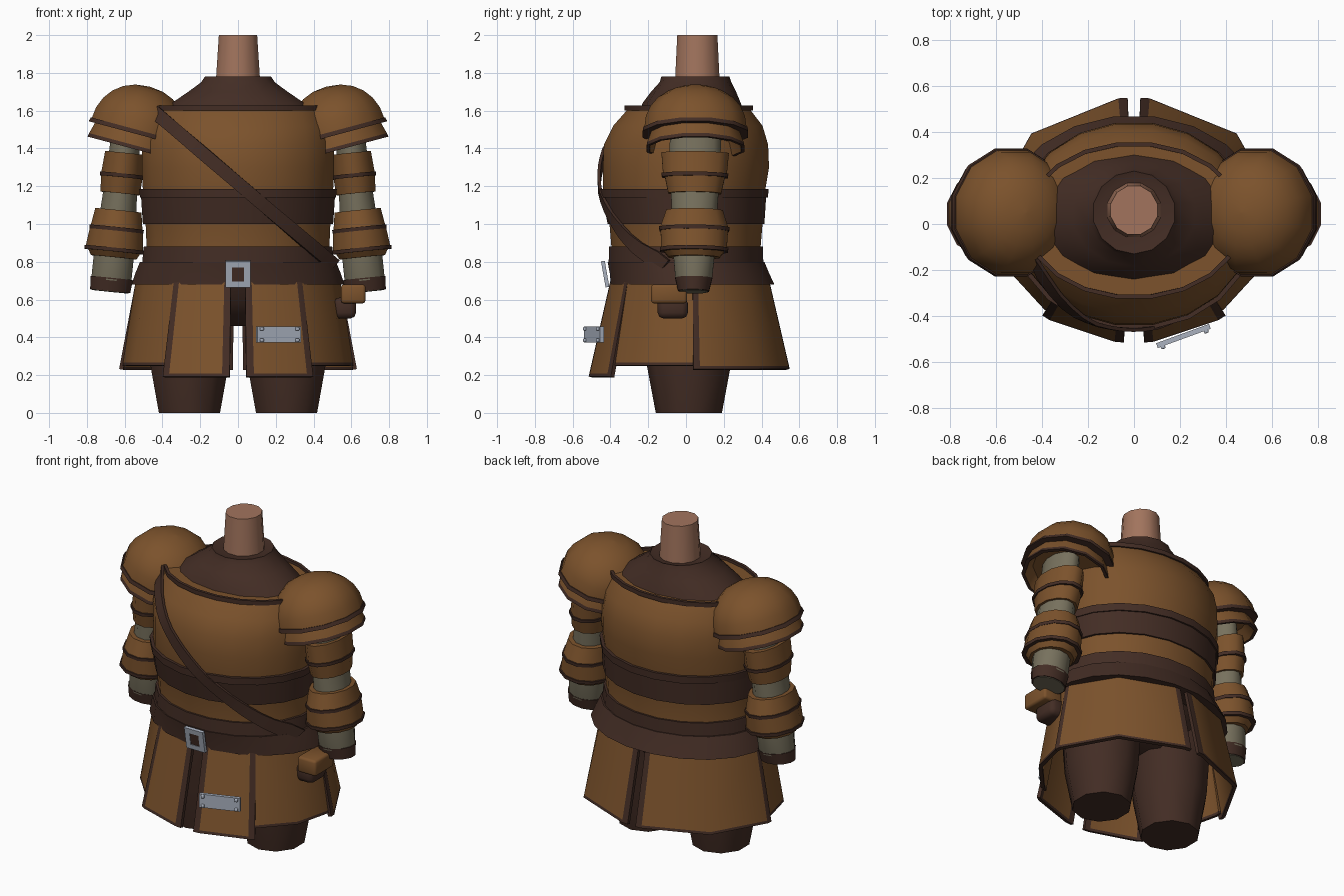
import bpy, bmesh, math
from mathutils import Matrix, Vector

if "Cube" in bpy.data.objects:
    bpy.data.objects.remove(bpy.data.objects["Cube"])


def material(name, colour):
    mat = bpy.data.materials.new(name)
    mat.use_nodes = True
    mat.diffuse_color = (*colour, 1)
    bsdf = mat.node_tree.nodes["Principled BSDF"]
    bsdf.inputs["Base Color"].default_value = (*colour, 1)
    bsdf.inputs["Roughness"].default_value = 0.8
    return mat


MATERIALS = [
    material("tan leather", (0.2, 0.085, 0.025)),
    material("dark leather", (0.056, 0.026, 0.018)),
    material("skin", (0.36, 0.175, 0.11)),
    material("grey cloth", (0.185, 0.165, 0.11)),
    material("steel", (0.4, 0.44, 0.52)),
]
TAN, DARK, SKIN, CLOTH, STEEL = range(len(MATERIALS))


def finish(name, bm, smooth=True, thickness=0):
    """Turn a bmesh into a scene object."""
    bmesh.ops.recalc_face_normals(bm, faces=bm.faces)
    mesh = bpy.data.meshes.new(name)
    bm.to_mesh(mesh)
    bm.free()
    for mat in MATERIALS:
        mesh.materials.append(mat)
    obj = bpy.data.objects.new(name, mesh)
    bpy.context.collection.objects.link(obj)
    if smooth:
        bpy.ops.object.select_all(action="DESELECT")
        obj.select_set(True)
        bpy.context.view_layer.objects.active = obj
        bpy.ops.object.shade_smooth_by_angle(angle=math.radians(48))
    if thickness:
        mod = obj.modifiers.new("thickness", "SOLIDIFY")
        mod.thickness = thickness
        mod.offset = 0
        crisp = obj.modifiers.new("crisp rim", "EDGE_SPLIT")
        crisp.split_angle = math.radians(48)


def loft(name, rows, mat, sides=20, place=Matrix(), bands=()):
    """Stack ellipses given as (height, x radius, y radius, y centre)."""
    bm = bmesh.new()
    rings = []
    for z, rx, ry, cy in rows:
        ring = []
        for i in range(sides):
            a = math.tau * (i + 0.5) / sides
            ring.append(bm.verts.new(place @ Vector((rx * math.cos(a), cy + ry * math.sin(a), z))))
        rings.append(ring)
    for k, (low, high) in enumerate(zip(rings, rings[1:])):
        for i in range(sides):
            j = (i + 1) % sides
            face = bm.faces.new((low[i], low[j], high[j], high[i]))
            face.material_index = bands[k] if bands else mat
    for ring in (rings[0], rings[-1]):
        bm.faces.new(ring).material_index = mat
    finish(name, bm)


def box(name, size, place, mat, bevel=0):
    bm = bmesh.new()
    bmesh.ops.create_cube(bm, size=1, matrix=place @ Matrix.Diagonal((*size, 1)))
    if bevel:
        bmesh.ops.bevel(bm, geom=bm.edges[:], offset=bevel, segments=2, affect="EDGES", profile=0.5)
    for face in bm.faces:
        face.material_index = mat
    finish(name, bm, bevel > 0)


# Torso shell, neck and mantle
TORSO = [
    (0.70, 0.50, 0.40, 0.01), (0.88, 0.49, 0.40, 0), (1.0, 0.495, 0.41, 0),
    (1.18, 0.51, 0.435, -0.01), (1.3, 0.515, 0.445, 0), (1.42, 0.515, 0.44, 0),
    (1.52, 0.50, 0.40, 0.01), (1.61, 0.465, 0.325, 0.015),
]
loft("torso", TORSO, TAN)
loft("neck", [(1.7, 0.125, 0.125, 0.06), (2, 0.105, 0.11, 0.06)], SKIN, 12)
loft("mantle", [(1.58, 0.43, 0.28, 0.03), (1.64, 0.36, 0.26, 0.03), (1.7, 0.27, 0.225, 0.04),
                (1.75, 0.2, 0.19, 0.05), (1.78, 0.18, 0.18, 0.05), (1.77, 0.14, 0.14, 0.06)], DARK, 14)

# Dark bands around the torso
loft("chest_band", [(1.0, 0.51, 0.42, 0), (1.15, 0.52, 0.44, -0.01)], DARK)
loft("chest_band_ridge", [(1.14, 0.525, 0.45, -0.01), (1.185, 0.53, 0.452, -0.01)], DARK)
loft("belt_upper", [(0.78, 0.515, 0.415, 0), (0.88, 0.505, 0.412, 0)], DARK)
loft("belt_lower", [(0.68, 0.57, 0.438, 0.035), (0.74, 0.55, 0.427, 0.018), (0.8, 0.525, 0.42, 0)], DARK)


def torso_radius(z):
    for a, b in zip(TORSO, TORSO[1:]):
        if z <= b[0]:
            t = max(0, (z - a[0]) / (b[0] - a[0]))
            return [a[i] + (b[i] - a[i]) * t for i in (1, 2, 3)]
    return TORSO[-1][1:]


# Neckline trim as an open ring
bm = bmesh.new()
sides = 20
for i in range(sides):
    quad = []
    for k, z in ((i, 1.6), (i + 1, 1.6), (i + 1, 1.627), (i, 1.627)):
        a = math.tau * (k + 0.5) / sides
        quad.append(bm.verts.new((0.47 * math.cos(a), 0.015 + 0.335 * math.sin(a), z)))
    bm.faces.new(quad).material_index = DARK
bmesh.ops.remove_doubles(bm, verts=bm.verts, dist=0.001)
finish("neckline_trim", bm, thickness=0.018)

# Diagonal strap following the chest
bm = bmesh.new()
steps = 18
previous = None
for i in range(steps + 1):
    t = i / steps
    pair = []
    for side in (-1, 1):
        x = -0.45 + 0.96 * t + side * 0.022
        z = 1.6 - 0.82 * t + side * 0.027
        rx, ry, cy = torso_radius(z)
        depth = math.sqrt(max(0.05, 1 - (x / (rx + 0.02)) ** 2))
        pair.append(bm.verts.new((x, cy - (ry + 0.016) * depth, z)))
    if previous:
        bm.faces.new((previous[0], pair[0], pair[1], previous[1])).material_index = DARK
    previous = pair
finish("chest_strap", bm, thickness=0.016)

# Hips between the legs
loft("hips", [(0.46, 0.2, 0.14, 0.015), (0.58, 0.4, 0.28, 0.015), (0.72, 0.45, 0.34, 0.015)], DARK)


def skirt_panel(name, side, start, end, bottom, lift, spans, bordered):
    """Faceted flap with a dark hem and, if bordered, dark upright edges."""
    bm = bmesh.new()
    border = 3.6
    inner = end - start - 2 * border
    angles = [start] + [start + border + inner * k / spans for k in range(spans + 1)] + [end]
    rows = []
    for z in (0.72, bottom + 0.016, bottom):
        k = (0.7 - z) / 0.47
        rx, ry = 0.53 + 0.085 * k + lift * k, 0.41 + 0.105 * k + lift * k
        rows.append([bm.verts.new((side * rx * math.sin(math.radians(a)),
                                   0.02 - ry * math.cos(math.radians(a)), z)) for a in angles])
    last = len(angles) - 2
    for r in (0, 1):
        for c in range(last + 1):
            face = bm.faces.new((rows[r][c], rows[r][c + 1], rows[r + 1][c + 1], rows[r + 1][c]))
            edge = bordered and c in (0, last)
            face.material_index = DARK if edge or r else TAN
    finish(name, bm, thickness=0.022)


# Arm plates: start, end, x radii, y radii, dark trim at the end
PLATES = {
    "upper_arm_plate": (0.125, 0.255, 0.105, 0.114, 0.185, 0.175, True),
    "elbow_plate": (0.25, 0.36, 0.114, 0.108, 0.165, 0.145, False),
    "forearm_plate": (0.43, 0.54, 0.127, 0.142, 0.155, 0.185, True),
    "bracer_plate": (0.53, 0.65, 0.145, 0.158, 0.185, 0.18, True),
    "wrist_plate": (0.65, 0.70, 0.142, 0.125, 0.165, 0.14, False),
}

for side, label in ((1, "left"), (-1, "right")):
    mirror = Matrix.Diagonal((side, 1, 1, 1))

    # Leg
    leg = mirror @ Matrix.Translation((0.257, 0.015, 0))
    loft(label + "_leg", [(0, 0.17, 0.175, 0), (0.25, 0.217, 0.222, 0), (0.6, 0.235, 0.25, 0)], DARK, 10, leg)

    # Skirt flaps
    skirt_panel(label + "_front_flap", side, 4, 39, 0.19, 0.002, 1, True)
    skirt_panel(label + "_side_flap", side, 36, 95, 0.25, -0.012, 2, False)
    skirt_panel(label + "_back_flap", side, 92, 177.5, 0.23, 0.004, 2, True)

    # Layered shoulder guard, tipped outward and hollow underneath
    guard = mirror @ Matrix.Translation((0.53, 0.05, 1.495)) @ Matrix.Rotation(-math.radians(15), 4, "Y")
    dome = []
    for k in range(7):
        a = math.pi / 2 * k / 6
        r = max(math.cos(a) ** 0.9, 0.02)
        dome.append((0.24 * math.sin(a), 0.262 * r, 0.28 * r, 0))
    loft(label + "_shoulder_dome", dome, TAN, 12, guard)
    loft(label + "_shoulder_trim", [(-0.02, 0.274, 0.289, 0), (0.003, 0.267, 0.285, 0)], DARK, 12, guard)
    loft(label + "_shoulder_layer",
         [(-0.03, 0.2, 0.22, 0), (-0.1, 0.235, 0.25, 0), (-0.1, 0.258, 0.268, 0),
          (-0.08, 0.254, 0.264, 0), (-0.015, 0.237, 0.24, 0)],
         TAN, 12, guard, (TAN, DARK, DARK, TAN))

    # Arm: distances run down the tilted axis
    top, tip = Vector((0.59, 0.05, 1.5)), Vector((0.677, 0.04, 0.64))
    axis = (tip - top).normalized()
    across = (Vector((1, 0, 0)) - axis * axis.x).normalized()
    frame = Matrix((across, axis.cross(across), axis)).transposed().to_4x4()
    arm = mirror @ Matrix.Translation(top) @ frame
    loft(label + "_sleeve",
         [(0, 0.08, 0.14, 0), (0.2, 0.085, 0.14, 0), (0.42, 0.098, 0.125, 0),
          (0.6, 0.11, 0.12, 0), (0.8, 0.11, 0.1, 0), (0.863, 0.1, 0.078, 0)], CLOTH, 12, arm)
    loft(label + "_cuff", [(0.79, 0.117, 0.102, 0), (0.86, 0.11, 0.085, 0)], DARK, 12, arm)
    for part, (start, end, x0, x1, y0, y1, trimmed) in PLATES.items():
        edge = end - 0.02
        loft(f"{label}_{part}", [(start, x0, y0, 0), (edge, x1, y1, 0)], TAN, 12, arm)
        if trimmed:
            loft(f"{label}_{part}_trim",
                 [(edge, x1 + 0.008, y1 + 0.008, 0), (end, x1 + 0.006, y1 + 0.006, 0)], DARK, 12, arm)

# Belt buckle frame
buckle = Matrix.Translation((0, -0.428, 0.735)) @ Matrix.Rotation(math.radians(10), 4, "X")
for side in (-1, 1):
    box("buckle_upright", (0.034, 0.02, 0.14), buckle @ Matrix.Translation((side * 0.048, 0, 0)), STEEL)
    box("buckle_crossbar", (0.12, 0.02, 0.032), buckle @ Matrix.Translation((0, 0, side * 0.054)), STEEL)
box("belt_tongue", (0.062, 0.014, 0.076), buckle, DARK)

# Riveted steel plate on the front flap
plate = Matrix.Translation((0.215, -0.487, 0.415)) @ Matrix.Rotation(math.radians(20), 4, "Z")
box("steel_plate", (0.245, 0.022, 0.085), plate, STEEL)
for x in (-0.1, 0.1):
    for z in (-0.03, 0.03):
        box("plate_rivet", (0.02, 0.018, 0.02), plate @ Matrix.Translation((x, -0.014, z)), STEEL, 0.005)

# Side pouch
box("pouch_flap", (0.13, 0.19, 0.1), Matrix.Translation((0.61, -0.09, 0.63)), TAN, 0.015)
box("pouch_body", (0.12, 0.16, 0.11), Matrix.Translation((0.565, -0.07, 0.555)), DARK, 0.03)
